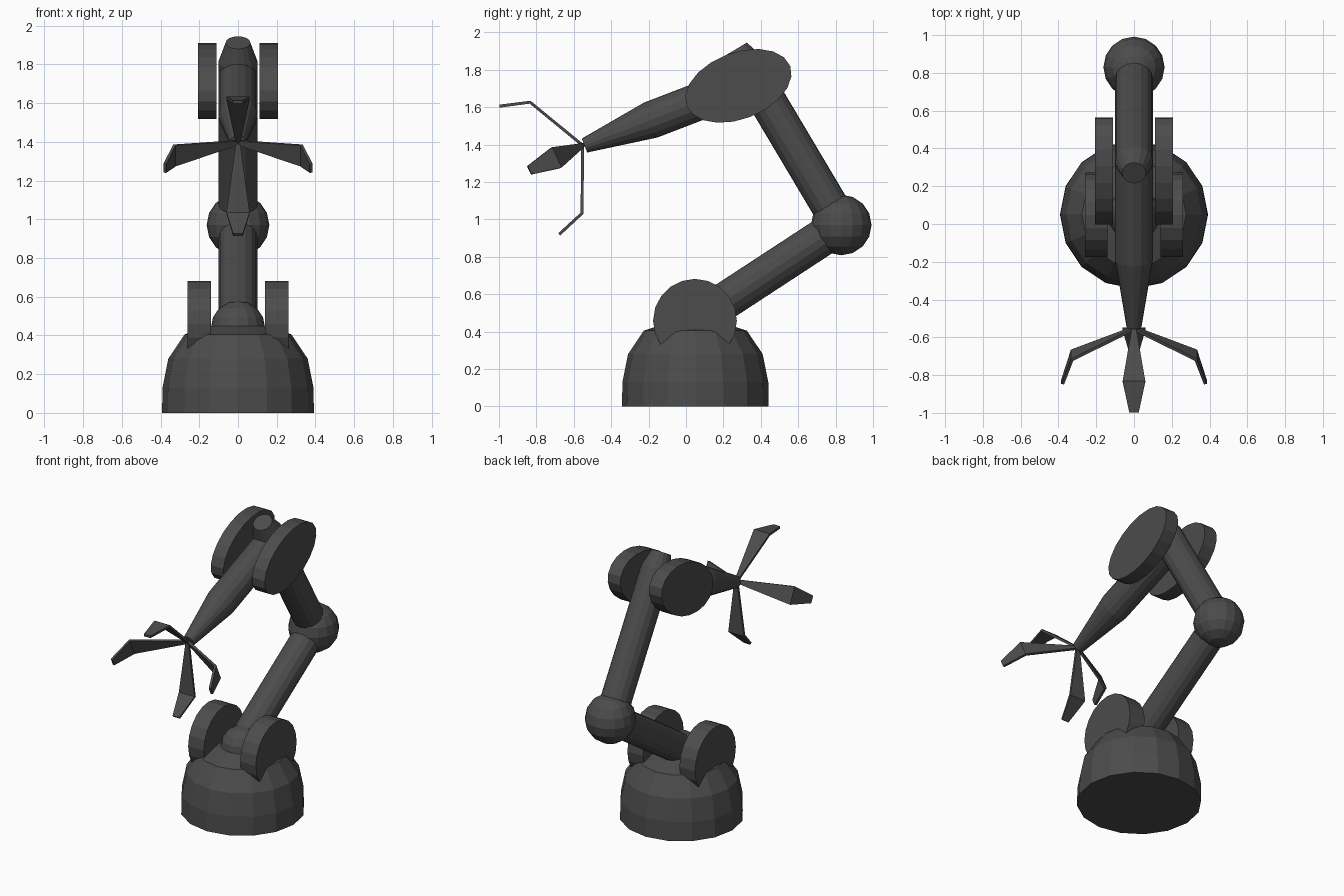
import bpy, bmesh, math
from mathutils import Vector, Matrix

if "Cube" in bpy.data.objects:
    bpy.data.objects.remove(bpy.data.objects["Cube"])

grey = bpy.data.materials.new("dark_grey")
grey.diffuse_color = (0.072, 0.072, 0.072, 1)
grey.use_nodes = True
grey.node_tree.nodes["Principled BSDF"].inputs["Base Color"].default_value = grey.diffuse_color


def make(name, bm):
    bmesh.ops.recalc_face_normals(bm, faces=bm.faces)
    mesh = bpy.data.meshes.new(name)
    bm.to_mesh(mesh)
    bm.free()
    mesh.materials.append(grey)
    ob = bpy.data.objects.new(name, mesh)
    bpy.context.collection.objects.link(ob)
    return ob


def loft(bm, rings):
    """Skin a list of point rings and cap both ends."""
    vs = [[bm.verts.new(p) for p in r] for r in rings]
    n = len(vs[0])
    for a, b in zip(vs, vs[1:]):
        for i in range(n):
            bm.faces.new((a[i], a[(i + 1) % n], b[(i + 1) % n], b[i]))
    bm.faces.new(vs[0])
    bm.faces.new(vs[-1])


def turned(name, start, end, profile, sides=16):
    """Round part along start-end; profile = (distance from start, radius)."""
    start, end = Vector(start), Vector(end)
    d = (end - start).normalized()
    u = Vector((1, 0, 0)) if abs(d.x) < 0.9 else Vector((0, 1, 0))
    w = d.cross(u)
    rings = []
    for t, r in profile:
        rings.append([start + d * t + (u * math.cos(a) + w * math.sin(a)) * r
                      for a in (2 * math.pi * i / sides for i in range(sides))])
    bm = bmesh.new()
    loft(bm, rings)
    return make(name, bm)


def ball(name, centre, r):
    bm = bmesh.new()
    bmesh.ops.create_uvsphere(bm, u_segments=16, v_segments=8, radius=r,
                              matrix=Matrix.Translation(centre))
    return make(name, bm)


def disc(name, x0, x1, y, z, a, b, tilt, sides=20):
    """Plate across x with an elliptical outline tilted in the side view."""
    c, s = math.cos(tilt), math.sin(tilt)
    outline = []
    for i in range(sides):
        t = 2 * math.pi * i / sides
        p, q = a * math.cos(t), b * math.sin(t)
        outline.append((y + p * c - q * s, z + p * s + q * c))
    bm = bmesh.new()
    loft(bm, [[(x, *p) for p in outline] for x in (x0, x1)])
    return make(name, bm)


shoulder = Vector((0, 0.05, 0.46))
elbow = Vector((0, 0.83, 0.97))
crown = Vector((0, 0.27, 1.912))
wrist = Vector((0, -0.543, 1.395))

# domed base
turned("base_dome", (0, 0.05, 0), (0, 0.05, 1),
       [(0, .392), (.13, .39), (.28, .36), (.405, .276), (.45, .14)])

# joint balls
ball("shoulder_ball", (0, 0.05, 0.44), 0.14)
ball("elbow_ball", elbow, 0.162)

# arm segments
turned("lower_arm", shoulder, elbow, [(0, .1), ((elbow - shoulder).length, .1)])
L = (crown - elbow).length
turned("upper_arm", elbow, crown, [(0, .1), (L - .11, .1), (L, .064)])
back = Vector((0, 0.38, 1.75))
L = (back - wrist).length
turned("forearm", back, wrist, [(0, .1), (L - .38, .1), (L, .04)])

# paired side plates at shoulder and top joint
for side, label in ((1, "right"), (-1, "left")):
    disc("shoulder_plate_" + label, side * .14, side * .26, .048, .458, .224, .224, 0)
    disc("top_plate_" + label, side * .11, side * .207, .28, 1.714, .297, .178, math.radians(21))

# four bent gripper fingers around the wrist axis
tilt = math.radians(25)
axis = Vector((0, -math.cos(tilt), -math.sin(tilt)))
up = Vector((0, -math.sin(tilt), math.cos(tilt)))
hub = Vector((0, -0.55, 1.397))
# distance along axis, distance outwards, half width
path = [(0, -.005, .010), (.16, .328, .060), (.317, .378, .025)]
slant = [64, 41, 17.5]
for k in range(4):
    out = Matrix.Rotation(k * math.pi / 2, 3, axis) @ up
    wide = axis.cross(out)
    rings = []
    for (d, o, w), ang in zip(path, slant):
        ang = math.radians(ang)
        thick = (axis * math.sin(ang) - out * math.cos(ang)) * .008
        c = hub + axis * d + out * o
        rings.append([c + wide * w + thick, c - wide * w + thick,
                      c - wide * w - thick, c + wide * w - thick])
    bm = bmesh.new()
    loft(bm, rings)
    make("gripper_finger_%d" % (k + 1), bm)
